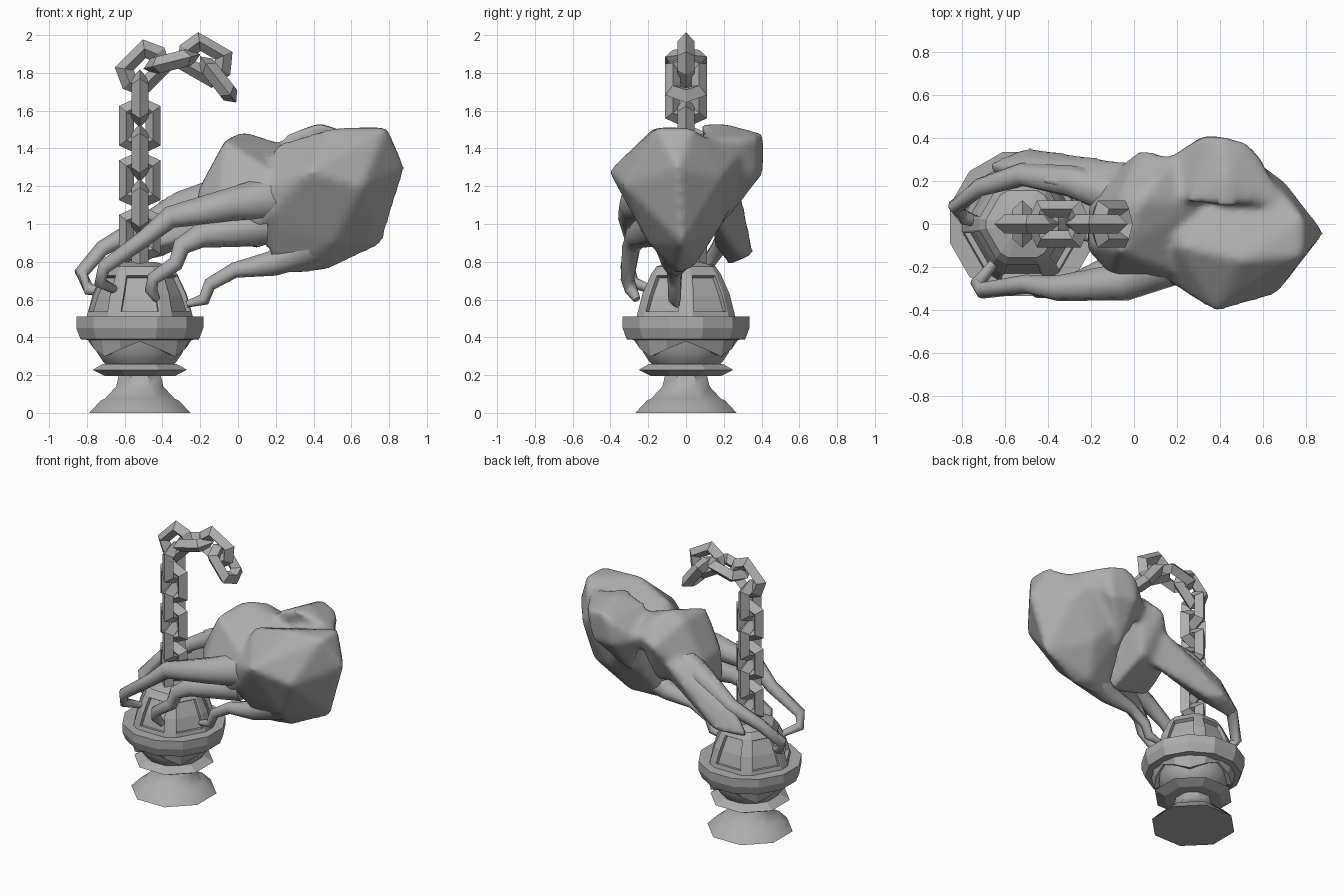
import bpy, bmesh, math
from mathutils import Vector

if "Cube" in bpy.data.objects:
    bpy.data.objects.remove(bpy.data.objects["Cube"])

# One stone grey material
GREY = (0.42, 0.42, 0.42, 1)
mat = bpy.data.materials.new("stone_grey")
mat.use_nodes = True
mat.diffuse_color = GREY
bsdf = mat.node_tree.nodes["Principled BSDF"]
bsdf.inputs["Base Color"].default_value = GREY
bsdf.inputs["Roughness"].default_value = 0.8

AXIS = -0.52  # x of the lantern and hanging chain


def finish(name, bm, angle=None):
    bmesh.ops.recalc_face_normals(bm, faces=bm.faces)
    mesh = bpy.data.meshes.new(name)
    bm.to_mesh(mesh)
    bm.free()
    mesh.materials.append(mat)
    obj = bpy.data.objects.new(name, mesh)
    bpy.context.collection.objects.link(obj)
    if angle:
        bpy.ops.object.select_all(action='DESELECT')
        obj.select_set(True)
        bpy.context.view_layer.objects.active = obj
        bpy.ops.object.shade_smooth_by_angle(angle=math.radians(angle))
    return obj


def loft(bm, rings, closed=False):
    """Skin a list of vertex rings; cap the ends unless closed."""
    loops = [[bm.verts.new(p) for p in ring] for ring in rings]
    pairs = list(zip(loops, loops[1:]))
    if closed:
        pairs.append((loops[-1], loops[0]))
    else:
        bm.faces.new(loops[0])
        bm.faces.new(loops[-1])
    for a, b in pairs:
        n = len(a)
        for i in range(n):
            bm.faces.new((a[i], a[(i + 1) % n], b[(i + 1) % n], b[i]))


def around(r, z, angles):
    return [(AXIS + r * math.sin(t), -r * math.cos(t), z) for t in angles]


def even(n, offset=0.0):
    return [(i + offset) * math.tau / n for i in range(n)]


def lathe(name, profile, angles, angle=None):
    bm = bmesh.new()
    loft(bm, [around(r, z, angles) for r, z in profile])
    return finish(name, bm, angle)


# Lantern foot and stem
lathe("foot", [(.29, 0), (.225, .065), (.2, .075), (.135, .14), (.12, .2)], even(8, .5), 40)
lathe("stem_ring", [(.2, .195), (.27, .228), (.21, .26)], even(8, .5))

# Globe: lower bowl, belt
lathe("lower_bowl", [(.18, .25), (.2, .27), (.235, .32), (.255, .4)], even(12, .5), 35)
lathe("belt", [(.27, .385), (.325, .39), (.348, .45), (.348, .51), (.27, .51)], even(12, .5))

# Pointed collar below the belt
bm = bmesh.new()
low = [(.262, .378), (.262, .338), (.265, .298), (.262, .338)] * 4
spokes = even(16)
loft(bm, [[around(.285, .4, [t])[0] for t in spokes],
          [around(r, z, [t])[0] for (r, z), t in zip(low, spokes)],
          [around(r - .04, z + .01, [t])[0] for (r, z), t in zip(low, spokes)]])
finish("pointed_collar", bm)

# Dome with six recessed windows
bm = bmesh.new()
step = math.tau / 6
angles = [k * step + s * step * .38 for k in range(6) for s in (-1, 1)]
loft(bm, [around(r, z, angles) for r, z in
          [(.285, .5), (.278, .53), (.25, .63), (.2, .735), (.17, .775), (.08, .8)]])
bmesh.ops.recalc_face_normals(bm, faces=bm.faces)
panes = []
for f in bm.faces:
    c = f.calc_center_median()
    t = math.atan2(c.x - AXIS, -c.y) / step
    if .54 < c.z < .73 and abs(t - round(t)) < .1:
        panes.append(f)
bmesh.ops.inset_region(bm, faces=panes, thickness=.012, depth=0)
bmesh.ops.inset_region(bm, faces=panes, thickness=.004, depth=-.025)
finish("dome", bm)


def link(name, x, z, tilt, flat):
    """Six sided chain link of diamond section; flat links lie in the xz plane."""
    u = Vector((math.cos(tilt), 0, math.sin(tilt)))
    side, normal = Vector((-u.z, 0, u.x)), Vector((0, 1, 0))
    if not flat:
        side, normal = normal, side
    bm = bmesh.new()
    rings = []
    for a, b in [(.105, 0), (.075, .07), (-.075, .07), (-.105, 0), (-.075, -.07), (.075, -.07)]:
        p = Vector((x, 0, z)) + u * a + side * b
        out = (u * a * .7 + side * b).normalized() * .05
        nrm = normal * .045
        rings.append([p + out, p + nrm, p - out, p - nrm])
    loft(bm, rings, closed=True)
    return finish(name, bm)


# Chain: straight run, then the drooping end
for i in range(7):
    link(f"chain_link_{i + 1}", AXIS, .8 + i * .144, math.pi / 2, i % 2 == 1)
for i, (x, z, deg) in enumerate([(-.5, 1.825, 45), (-.35, 1.86, 14), (-.175, 1.868, -30), (-.105, 1.765, -52)]):
    link(f"chain_end_{i + 1}", x, z, math.radians(deg), i % 2 == 0)


def add_hull(bm, points):
    verts = [bm.verts.new(p) for p in points]
    res = bmesh.ops.convex_hull(bm, input=verts)
    inner = [g for g in res["geom_interior"] if isinstance(g, bmesh.types.BMVert)]
    bmesh.ops.delete(bm, geom=inner, context='VERTS')


# Hand: palm, thumb muscle, knuckles and thumb web, blended into one skin
bm = bmesh.new()
add_hull(bm, [(.885, -.04, 1.29), (.785, -.15, 1.51), (.785, .03, 1.51), (.5, -.17, 1.51), (.66, -.33, 1.2),
              (.38, -.41, 1.28), (.76, -.02, .89), (.47, -.05, .755), (.42, .04, .77), (.2, -.05, .73),
              (.5, -.2, .9), (.12, -.22, 1.0), (.18, -.28, 1.2), (.2, -.1, 1.42), (.7, .2, 1.25),
              (.58, .29, 1.36), (.3, .3, 1.2), (.5, .18, .98)])
add_hull(bm, [(.25, .1, 1.47), (.43, .08, 1.53), (.43, .2, 1.535), (.33, .41, 1.44), (.4, .41, 1.48),
              (.52, .38, 1.46), (.6, .3, 1.44), (.32, .41, 1.27), (.5, .37, 1.25), (.15, .3, 1.3),
              (.7, .1, 1.45), (.3, .2, 1.0)])
add_hull(bm, [(-.21, -.1, 1.18), (-.21, .1, 1.16), (-.07, -.13, 1.44), (-.07, .12, 1.44), (.03, .1, 1.49),
              (.1, .2, 1.46), (.03, .35, 1.3), (.2, .31, 1.35), (.3, .1, 1.4), (.3, -.28, 1.2),
              (-.1, -.25, 1.12), (.12, -.26, 1.0), (-.22, -.12, .95), (.12, -.1, .86), (.1, .2, 1.0),
              (-.15, .2, 1.06)])
add_hull(bm, [(.03, .28, 1.22), (-.12, .18, 1.2), (.05, .16, 1.02), (-.12, .14, .98), (-.36, .18, 1.18),
              (-.42, .15, .88), (-.5, .36, .84), (-.5, .31, .97), (-.69, .28, .82), (-.66, .22, .78),
              (-.54, .24, 1.02), (-.4, .29, .82)])
hand = finish("hand", bm)
remesh = hand.modifiers.new("blend", 'REMESH')
remesh.mode = 'VOXEL'
remesh.voxel_size = .022
remesh.use_smooth_shade = True
soften = hand.modifiers.new("soften", 'SMOOTH')
soften.factor = .5
soften.iterations = 6


def finger(name, path, sides=8):
    """Tapered tube along points given as (x, y, z, radius)."""
    pts = [Vector(p[:3]) for p in path]
    rings = []
    for i, p in enumerate(pts):
        d = (pts[min(i + 1, len(pts) - 1)] - pts[max(i - 1, 0)]).normalized()
        a = d.cross(Vector((0, 1, .2))).normalized()
        b = d.cross(a)
        r = path[i][3]
        rings.append([p + (a * math.cos(t) + b * math.sin(t)) * r for t in even(sides)])
    bm = bmesh.new()
    loft(bm, rings)
    return finish(name, bm, 60)


# Fingers wrapped over the lantern
finger("index_finger", [(.05, .1, 1.18, .12), (-.3, .2, 1.1, .075), (-.52, .23, .98, .055), (-.72, .17, .87, .042),
                        (-.83, .08, .74, .038), (-.79, .03, .655, .034), (-.7, 0, .635, .022)])
finger("middle_finger", [(.2, -.15, 1.14, .13), (-.05, -.27, 1.1, .09), (-.36, -.3, 1.035, .06),
                         (-.5, -.28, .92, .045), (-.71, -.31, .77, .038), (-.73, -.28, .69, .034),
                         (-.65, -.18, .65, .022)])
finger("ring_finger", [(.12, -.14, .99, .11), (-.2, -.26, .94, .068), (-.3, -.29, .88, .05), (-.33, -.3, .79, .042),
                       (-.45, -.31, .71, .036), (-.46, -.29, .65, .034), (-.43, -.26, .6, .02)])
finger("little_finger", [(.4, -.05, .9, .12), (.18, -.06, .79, .068), (-.02, -.06, .755, .042),
                         (-.15, -.06, .68, .036), (-.18, -.06, .6, .034), (-.27, -.05, .575, .018)])
